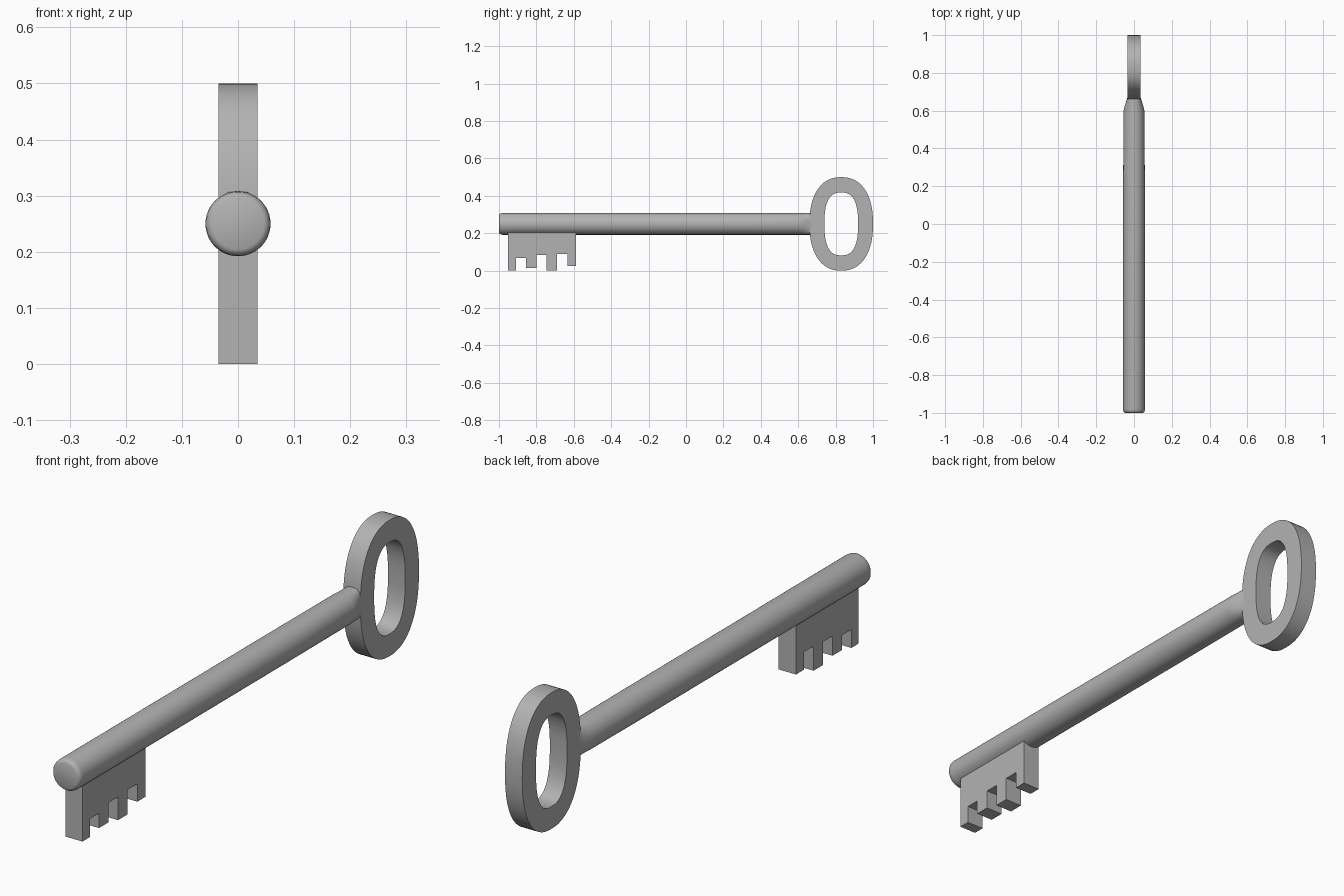
import bpy, bmesh, math

if "Cube" in bpy.data.objects:
    bpy.data.objects.remove(bpy.data.objects["Cube"])

AXIS_Z = 0.25
HALF = 0.035          # half thickness of bow and bit

# Dark grey metal
metal = bpy.data.materials.new("dark_grey")
metal.diffuse_color = (0.45, 0.45, 0.45, 1)
metal.use_nodes = True
metal.node_tree.nodes["Principled BSDF"].inputs["Base Color"].default_value = metal.diffuse_color


def oval(a, b, power, n):
    """Superellipse points (u, v) with half sizes a, b."""
    pts = []
    for i in range(n):
        t = 2 * math.pi * i / n
        c, s = math.cos(t), math.sin(t)
        pts.append((a * math.copysign(abs(c) ** (2 / power), c),
                    b * math.copysign(abs(s) ** (2 / power), s)))
    return pts


def bridge(bm, r1, r2):
    n = len(r1)
    for i in range(n):
        j = (i + 1) % n
        bm.faces.new((r1[i], r1[j], r2[j], r2[i]))


def finish(bm, name):
    bmesh.ops.recalc_face_normals(bm, faces=bm.faces[:])
    me = bpy.data.meshes.new(name)
    bm.to_mesh(me)
    bm.free()
    me.materials.append(metal)
    ob = bpy.data.objects.new(name, me)
    bpy.context.collection.objects.link(ob)
    bpy.ops.object.select_all(action='DESELECT')
    ob.select_set(True)
    bpy.context.view_layer.objects.active = ob
    bpy.ops.object.shade_smooth_by_angle(angle=math.radians(35))


# Shaft: round bar with softened tip, flattening into the bow
sections = [(-1.0, 0.046, 0.046, 2), (-0.997, 0.052, 0.052, 2),
            (-0.991, 0.0565, 0.0565, 2), (-0.98, 0.058, 0.058, 2),
            (0.30, 0.057, 0.058, 2), (0.60, 0.055, 0.058, 2),
            (0.625, 0.049, 0.058, 2.15), (0.65, 0.041, 0.058, 2.6),
            (0.668, 0.0355, 0.058, 3.2), (0.685, 0.0335, 0.058, 3.5)]
bm = bmesh.new()
rings = [[bm.verts.new((u, y, AXIS_Z + v)) for u, v in oval(a, b, p, 48)]
         for y, a, b, p in sections]
for r1, r2 in zip(rings, rings[1:]):
    bridge(bm, r1, r2)
bm.faces.new(rings[0])
bm.faces.new(rings[-1])
finish(bm, "shaft")

# Bow: flat oval ring handle
bm = bmesh.new()
loops = []
for x, a, b, p in ((-HALF, 0.17, 0.25, 2.3), (HALF, 0.17, 0.25, 2.3),
                   (HALF, 0.09, 0.168, 2.6), (-HALF, 0.09, 0.168, 2.6)):
    loops.append([bm.verts.new((x, 0.83 + u, AXIS_Z + v))
                  for u, v in oval(a, b, p, 72)])
for k in range(4):
    bridge(bm, loops[k], loops[(k + 1) % 4])
finish(bm, "bow")

# Bit: notched plate under the tip, as (y start, y end, lower z) steps
steps = [(-0.952, -0.909, 0.0), (-0.909, -0.856, 0.067),
         (-0.856, -0.80, 0.013), (-0.80, -0.746, 0.085),
         (-0.746, -0.69, 0.0), (-0.69, -0.634, 0.09),
         (-0.634, -0.588, 0.025)]
outline = [(-0.588, 0.206), (-0.952, 0.206)]
for y0, y1, z in steps:
    outline += [(y0, z), (y1, z)]
bm = bmesh.new()
sides = [[bm.verts.new((x, y, z)) for y, z in outline] for x in (-HALF, HALF)]
bridge(bm, *sides)
for side in sides:
    bm.faces.new(side)
finish(bm, "bit")
